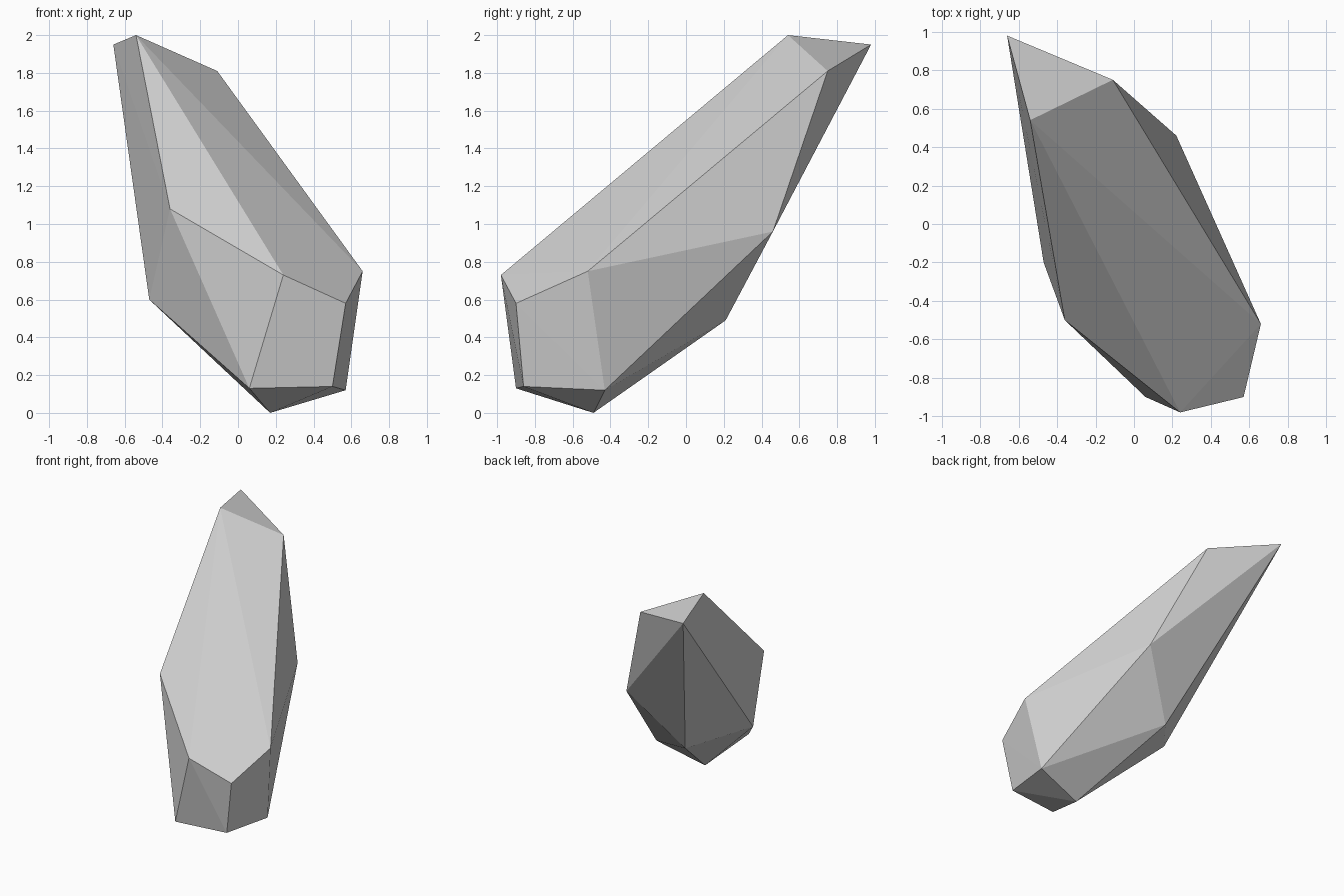
import bpy
import bmesh

cube = bpy.data.objects.get("Cube")
if cube:
    bpy.data.objects.remove(cube, do_unlink=True)

# One plain grey for the whole stone
grey = (0.64, 0.64, 0.64, 1.0)
stone = bpy.data.materials.new("stone_grey")
stone.use_nodes = True
stone.diffuse_color = grey
for node in stone.node_tree.nodes:
    if node.type == 'BSDF_PRINCIPLED':
        node.inputs["Base Color"].default_value = grey

# Corners of the leaning shard, grouped by where they sit
tip = [(-0.66, 0.98, 1.95), (-0.54, 0.54, 2.0), (-0.11, 0.75, 1.81)]
waist = [(-0.36, -0.50, 1.08), (-0.47, -0.20, 0.60),
         (0.22, 0.46, 0.96), (-0.14, 0.21, 0.49)]
shoulder = [(0.24, -0.98, 0.73), (0.57, -0.90, 0.58), (0.66, -0.52, 0.75)]
foot = [(0.06, -0.90, 0.13), (0.50, -0.86, 0.14),
        (0.57, -0.43, 0.12), (0.17, -0.49, 0.0)]

# Wrap the corners in a faceted convex skin
bm = bmesh.new()
for corner in tip + waist + shoulder + foot:
    bm.verts.new(corner)
hull = bmesh.ops.convex_hull(bm, input=bm.verts[:])
loose = [v for v in bm.verts if not v.link_faces]
bmesh.ops.delete(bm, geom=loose, context='VERTS')
bmesh.ops.recalc_face_normals(bm, faces=bm.faces[:])

mesh = bpy.data.meshes.new("rock_shard")
bm.to_mesh(mesh)
bm.free()
mesh.materials.append(stone)
shard = bpy.data.objects.new("rock_shard", mesh)
bpy.context.collection.objects.link(shard)
